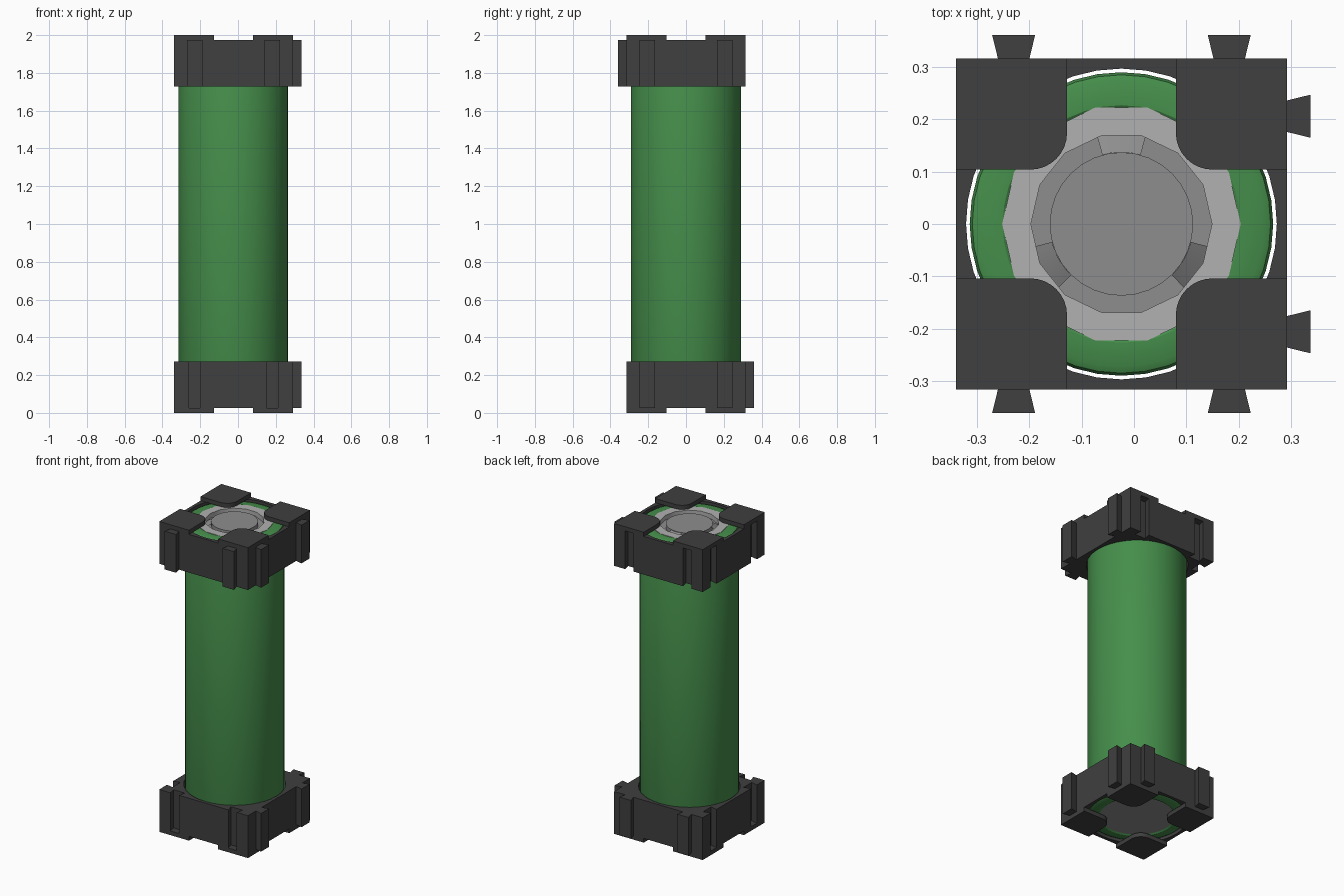
import bpy, bmesh
from math import sin, cos, pi, radians
from mathutils import Matrix

if "Cube" in bpy.data.objects:
    bpy.data.objects.remove(bpy.data.objects["Cube"])

CX = -0.024            # axis of the cell
H = 0.316              # half width of a holder
Z0, Z1, Z2 = 1.727, 1.973, 2.0


def material(name, rgb):
    m = bpy.data.materials.new(name)
    m.diffuse_color = (*rgb, 1)
    m.use_nodes = True
    m.node_tree.nodes["Principled BSDF"].inputs["Base Color"].default_value = m.diffuse_color
    return m


black = material("black_plastic", (0.05, 0.05, 0.05))
green = material("green_wrap", (0.06, 0.27, 0.07))
pale = material("pale_insulator", (0.44, 0.44, 0.44))
steel = material("steel", (0.27, 0.27, 0.27))


def finish(bm, name, mat, smooth=True):
    bmesh.ops.recalc_face_normals(bm, faces=bm.faces)
    me = bpy.data.meshes.new(name)
    bm.to_mesh(me)
    bm.free()
    ob = bpy.data.objects.new(name, me)
    bpy.context.collection.objects.link(ob)
    me.materials.append(mat)
    bpy.ops.object.select_all(action='DESELECT')
    ob.select_set(True)
    bpy.context.view_layer.objects.active = ob
    if smooth:
        bpy.ops.object.shade_smooth_by_angle(angle=radians(30))
    return ob


def prism(bm, pts, z0, z1):
    f = bm.faces.new([bm.verts.new((x + CX, y, z0)) for x, y in pts])
    r = bmesh.ops.extrude_face_region(bm, geom=[f])
    bmesh.ops.translate(bm, vec=(0, 0, z1 - z0),
                        verts=[v for v in r['geom'] if isinstance(v, bmesh.types.BMVert)])


def lathe(name, profile, n, mat):
    bm = bmesh.new()
    rings = []
    for r, z in profile:
        k = [0] if r == 0 else range(n)
        rings.append([bm.verts.new((CX + r * cos(2 * pi * i / n), r * sin(2 * pi * i / n), z)) for i in k])
    for a, b in zip(rings, rings[1:]):
        for i in range(n):
            j = (i + 1) % n
            q = [a[i % len(a)], a[j % len(a)], b[j % len(b)], b[i % len(b)]]
            bm.faces.new(list(dict.fromkeys(q)))
    return finish(bm, name, mat)


def arc(r, a0, a1, n):
    return [(r * cos(a0 + (a1 - a0) * i / n), r * sin(a0 + (a1 - a0) * i / n)) for i in range(n + 1)]


# Holder outline: dovetails on front and right, matching grooves on back and left
outline = []
for side, d in enumerate((0.045, 0.045, -0.045, -0.045)):
    pts = [(-H, -H)]
    for c in (-0.206, 0.206):
        pts += [(c - 0.03, -H), (c - 0.041, -H - d), (c + 0.041, -H - d), (c + 0.03, -H)]
    a = side * pi / 2
    outline += [(x * cos(a) - y * sin(a), x * sin(a) + y * cos(a)) for x, y in pts]


def holder(name, flip):
    # Dovetailed frame with a bore for the cell
    bm = bmesh.new()
    prism(bm, outline, Z0, Z1)
    frame = finish(bm, name + "_frame", black, False)
    bm = bmesh.new()
    prism(bm, arc(0.297, 0, 2 * pi, 40)[:-1], Z0 - 0.1, Z1 + 0.1)
    cutter = finish(bm, "bore_cutter", black)
    cutter.hide_render = True
    mod = frame.modifiers.new("bore", 'BOOLEAN')
    mod.object, mod.operation, mod.solver = cutter, 'DIFFERENCE', 'EXACT'
    bpy.context.view_layer.objects.active = frame
    bpy.ops.object.modifier_apply(modifier="bore")
    bpy.data.objects.remove(cutter)
    frame.select_set(True)
    bpy.ops.object.shade_smooth_by_angle(angle=radians(30))
    # Four corner pads that retain the cell, inner corner rounded
    bm = bmesh.new()
    p, r = 0.104, 0.07
    pad = [(H, H), (p, H)] + [(x + p + r, y + p + r) for x, y in arc(r, pi, 1.5 * pi, 8)] + [(H, p)]
    for k in range(4):
        a = k * pi / 2
        prism(bm, [(x * cos(a) - y * sin(a), x * sin(a) + y * cos(a)) for x, y in pad], Z1, Z2)
    pads = finish(bm, name + "_pads", black)
    if flip:
        m = Matrix.Translation((0, 0, 2)) @ Matrix.Rotation(pi, 4, 'X')
        for o in (frame, pads):
            o.data.transform(m)


holder("top_holder", False)
holder("bottom_holder", True)

# Cell: wrapped can with rolled ends
ZT, ZB = 1.968, 0.032
lathe("cell_wrap", [(0.215, ZB + 0.008), (0.227, ZB), (0.272, ZB), (0.285, ZB + 0.006), (0.29, ZB + 0.02),
                    (0.29, ZT - 0.02), (0.285, ZT - 0.006), (0.272, ZT), (0.227, ZT), (0.215, ZT - 0.008)], 40, green)
lathe("negative_end", [(0, ZB + 0.006), (0.235, ZB + 0.006)], 40, steel)
lathe("insulator_ring", [(0.173, ZT - 0.04), (0.173, ZT + 0.001), (0.228, ZT + 0.001), (0.228, ZT - 0.004)], 14, pale)

# Positive button above a recessed flange
lathe("positive_button", [(0, ZT - 0.003), (0.137, ZT - 0.003), (0.137, ZT - 0.03), (0.18, ZT - 0.03)], 32, steel)

# Three sloped vents around the button
bm = bmesh.new()
for k in range(3):
    mid = radians(90 + 120 * k)
    inner, outer = (arc(r, mid - 0.27, mid + 0.27, 8) for r in (0.137, 0.173))
    lo = [bm.verts.new((x + CX, y, ZT - 0.006)) for x, y in inner]
    hi = [bm.verts.new((x + CX, y, ZT - 0.028)) for x, y in outer]
    for i in range(8):
        bm.faces.new((lo[i], hi[i], hi[i + 1], lo[i + 1]))
finish(bm, "button_vents", steel)
